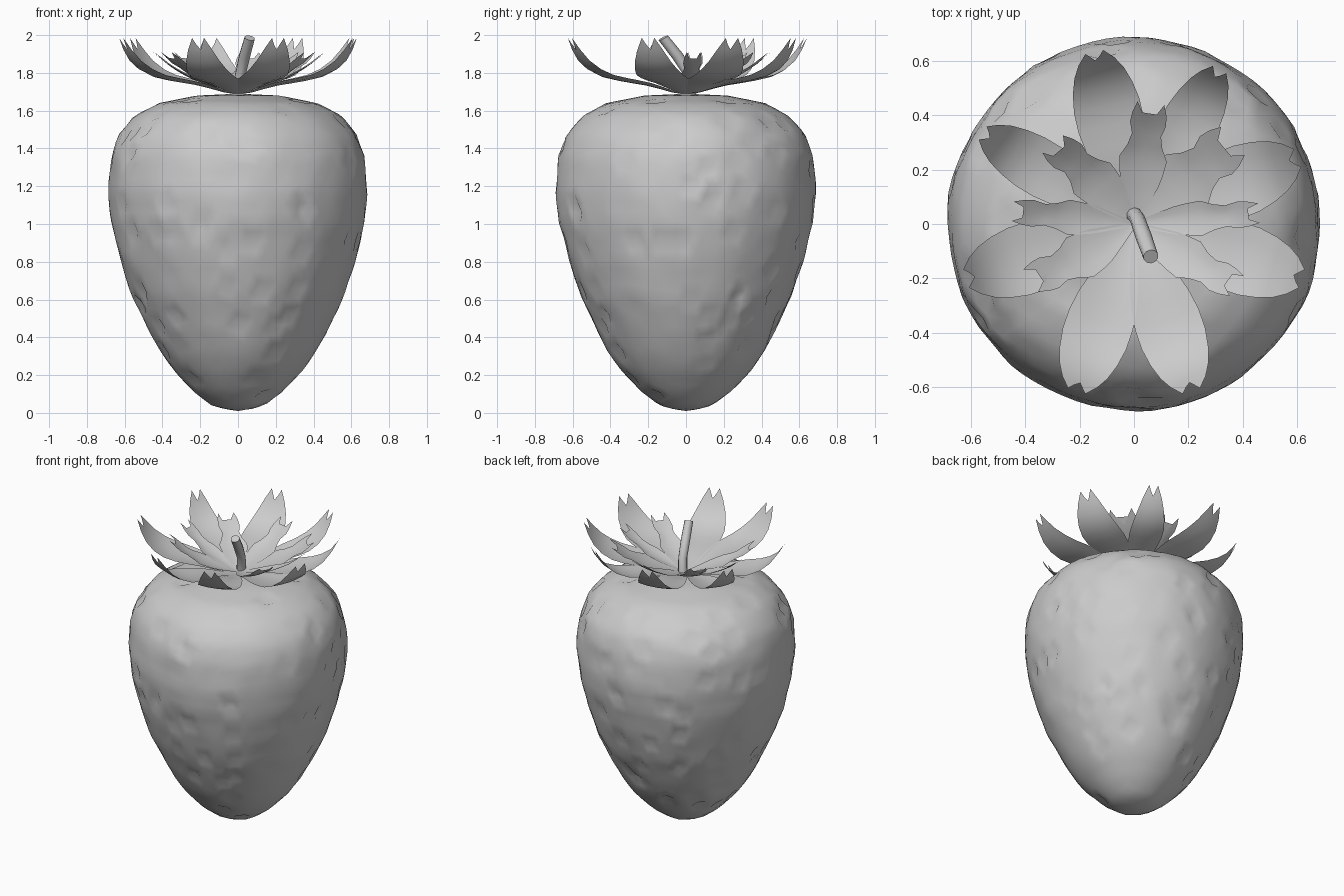
import bpy, bmesh, math, random
from mathutils import Vector, noise

random.seed(4)
if "Cube" in bpy.data.objects:
    bpy.data.objects.remove(bpy.data.objects["Cube"], do_unlink=True)

grey = bpy.data.materials.new("plain_grey")
grey.use_nodes = True
grey.diffuse_color = (0.6, 0.6, 0.6, 1)
grey.node_tree.nodes["Principled BSDF"].inputs["Base Color"].default_value = grey.diffuse_color


def finish(bm, name, angle=40):
    mesh = bpy.data.meshes.new(name)
    bm.to_mesh(mesh)
    bm.free()
    obj = bpy.data.objects.new(name, mesh)
    bpy.context.collection.objects.link(obj)
    mesh.materials.append(grey)
    bpy.ops.object.select_all(action='DESELECT')
    obj.select_set(True)
    bpy.context.view_layer.objects.active = obj
    bpy.ops.object.shade_smooth_by_angle(angle=math.radians(angle))


def sample(points, t):
    """Point at fraction t along a polyline, by length."""
    pts = [Vector(p) for p in points]
    left = t * sum((b - a).length for a, b in zip(pts, pts[1:]))
    for a, b in zip(pts, pts[1:]):
        step = (b - a).length
        if left <= step:
            return a.lerp(b, left / step)
        left -= step
    return pts[-1]


# Berry: a sphere mapped onto a (radius, height) outline, with gentle lumps
OUTLINE = [(0, 0.01), (0.07, 0.02), (0.14, 0.04), (0.24, 0.115), (0.34, 0.22), (0.41, 0.32),
           (0.47, 0.43), (0.56, 0.62), (0.625, 0.82), (0.67, 1.01), (0.687, 1.17), (0.672, 1.36),
           (0.635, 1.47), (0.55, 1.57), (0.42, 1.64), (0.22, 1.68), (0, 1.69)]
bm = bmesh.new()
bmesh.ops.create_icosphere(bm, subdivisions=5, radius=1)
for v in bm.verts:
    d = v.co.normalized()
    r, z = sample(OUTLINE, 1 - math.acos(max(-1, min(1, d.z))) / math.pi)
    a = math.atan2(d.y, d.x)
    k = 1 + 0.012 * noise.noise(d * 3) + 0.008 * noise.noise(d * 7)
    v.co = (r * k * math.cos(a), r * k * math.sin(a), z)
bm.normal_update()
# Seed pits: scattered corners pressed inwards
pits = [v for v in bm.verts if 0.08 < v.co.z < 1.66 and random.random() < 0.06]
for v in pits:
    v.co -= v.normal * random.uniform(0.012, 0.03)
finish(bm, "berry", 50)


# Leaves: cupped strips along a (radius, height) path, with a notched tip
def leaf(name, angle, path, widths, notch, cup, skew=0.0):
    bm = bmesh.new()
    rows, cols = 10, (-1, -0.5, 0.1, 0.55, 1)
    grid = []
    for i in range(rows + 1):
        t = i / rows
        f = t * (len(widths) - 1)
        j = min(int(f), len(widths) - 2)
        half = widths[j] + (widths[j + 1] - widths[j]) * (f - j)
        row = []
        for u in cols:
            back = notch * (1 - abs(u)) if i == rows else 0
            r, z = sample(path, t - back)
            x, y = r, u * half + skew * t * t
            row.append(bm.verts.new((x * math.cos(angle) - y * math.sin(angle),
                                     x * math.sin(angle) + y * math.cos(angle),
                                     z + cup * u * u * math.sin(math.pi * t))))
        grid.append(row)
    for low, high in zip(grid, grid[1:]):
        for k in range(len(cols) - 1):
            bm.faces.new((low[k], high[k], high[k + 1], low[k + 1]))
    finish(bm, name, 60)


# Outer leaves: direction and breadth of each
LONG = [(0, 1.685), (0.07, 1.695), (0.2, 1.73), (0.36, 1.755), (0.47, 1.78),
        (0.55, 1.83), (0.6, 1.89), (0.65, 1.985)]
OUTER = [(22, 1), (61, 0.8), (103, 0.95), (149, 0.8), (198, 1), (251, 0.95), (289, 0.95), (342, 1)]
for n, (deg, broad) in enumerate(OUTER):
    leaf(f"long_leaf_{n + 1}", math.radians(deg), LONG,
         [w * broad for w in (0.01, 0.045, 0.085, 0.115, 0.13, 0.13, 0.11, 0.08, 0.035)], 0.1, 0.015)

# Inner leaves: direction, reach, breadth and sideways lean of each
SHORT = [(0, 1.695), (0.12, 1.725), (0.25, 1.77), (0.35, 1.83), (0.44, 1.91)]
INNER = [(5, 1.05, 0.8, 0), (40, 1.08, 1.5, 0), (82, 1.02, 1.1, 0), (130, 0.95, 1.1, 0.04),
         (174, 1.02, 0.8, 0), (214, 0.98, 1.1, -0.04), (325, 1, 1, 0.03)]
for n, (deg, reach, broad, lean) in enumerate(INNER):
    leaf(f"short_leaf_{n + 1}", math.radians(deg), [(r * reach, z) for r, z in SHORT],
         [w * broad for w in (0.01, 0.04, 0.07, 0.08, 0.045, 0.065, 0.045)], 0.22, 0.012, lean)

# Stem: a slightly bent, leaning tube
RINGS = [((0, 0.035, 1.685), 0.03), ((0.012, 0.02, 1.79), 0.028),
         ((0.035, -0.045, 1.89), 0.03), ((0.062, -0.12, 1.985), 0.028)]
lean = Vector((0.06, -0.15, 0.3)).to_track_quat('Z', 'Y')
bm = bmesh.new()
loops = []
for centre, radius in RINGS:
    loops.append([bm.verts.new(Vector(centre) + lean @ Vector((radius * math.cos(a), radius * math.sin(a), 0)))
                  for a in (math.tau * k / 10 for k in range(10))])
for low, high in zip(loops, loops[1:]):
    for k in range(10):
        bm.faces.new((low[k], low[k - 9], high[k - 9], high[k]))
bm.faces.new(loops[-1])
bm.faces.new(reversed(loops[0]))
finish(bm, "stem")
